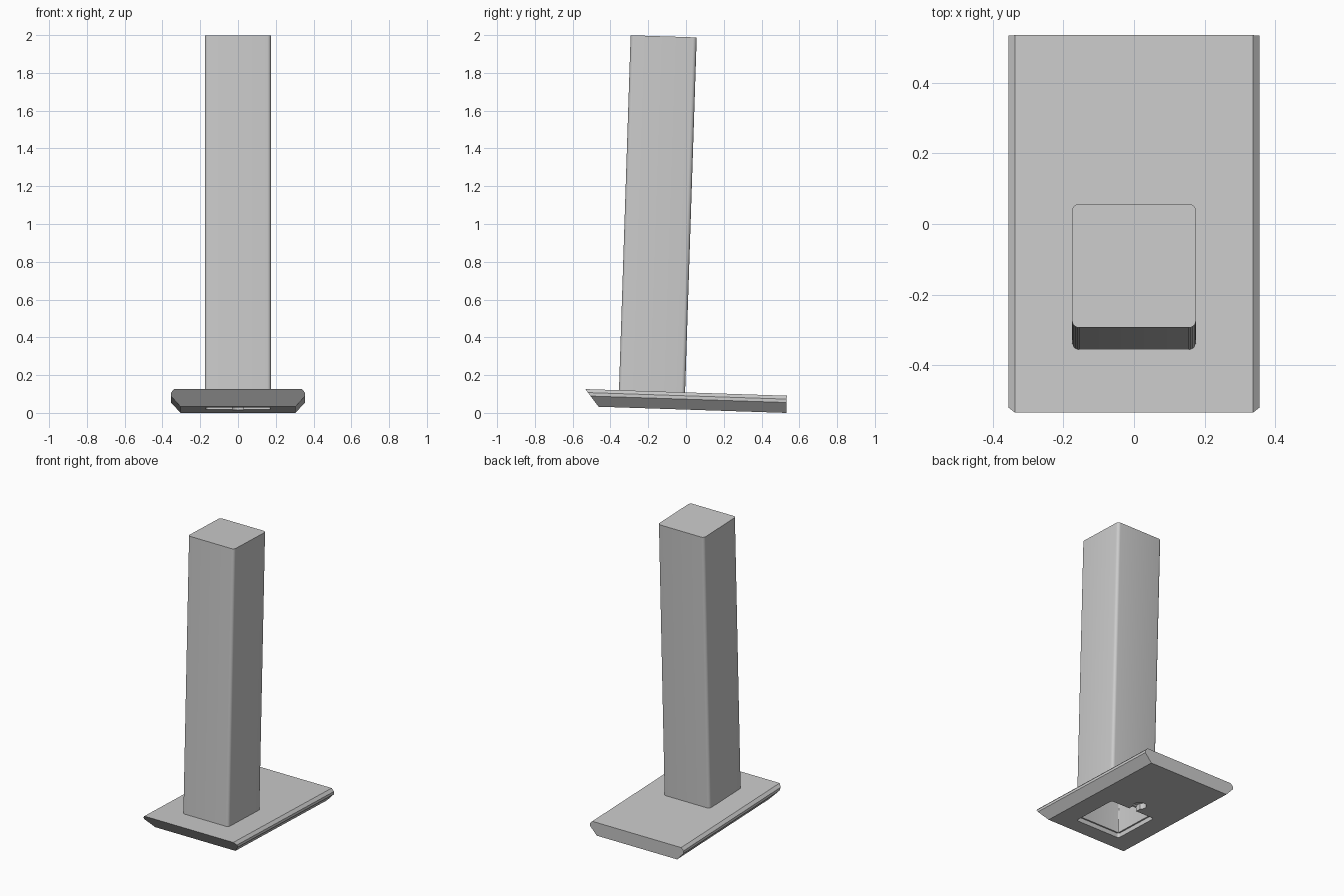
import bpy, bmesh, math
from mathutils import Matrix

cube = bpy.data.objects.get("Cube")
if cube:
    bpy.data.objects.remove(cube, do_unlink=True)

grey = bpy.data.materials.new("plain grey")
grey.use_nodes = True
COLOUR = (0.6, 0.6, 0.6, 1)
grey.diffuse_color = COLOUR
grey.node_tree.nodes["Principled BSDF"].inputs["Base Color"].default_value = COLOUR

# The whole stand leans back slightly about the x axis
LEAN = Matrix.Translation((0, 0, 0.0174)) @ Matrix.Rotation(math.radians(-1.88), 4, "X")


def make_object(name, bm):
    bmesh.ops.recalc_face_normals(bm, faces=bm.faces)
    mesh = bpy.data.meshes.new(name)
    bm.to_mesh(mesh)
    bm.free()
    mesh.materials.append(grey)
    obj = bpy.data.objects.new(name, mesh)
    bpy.context.collection.objects.link(obj)
    return obj


def activate(obj):
    bpy.ops.object.select_all(action="DESELECT")
    obj.select_set(True)
    bpy.context.view_layer.objects.active = obj


def rounded_outline(half_x, y0, y1, radius, steps=5):
    points = []
    for i, (sx, at_back) in enumerate([(1, True), (-1, True), (-1, False), (1, False)]):
        cx = sx * (half_x - radius)
        cy = y1 - radius if at_back else y0 + radius
        for k in range(steps + 1):
            a = math.pi / 2 * (i + k / steps)
            points.append((cx + radius * math.cos(a), cy + radius * math.sin(a)))
    return points


def prism(name, outline, z0, z1, open_bottom=False):
    bm = bmesh.new()
    low = [bm.verts.new((x, y, z0)) for x, y in outline]
    high = [bm.verts.new((x, y, z1)) for x, y in outline]
    n = len(outline)
    for i in range(n):
        j = (i + 1) % n
        bm.faces.new((low[i], low[j], high[j], high[i]))
    bm.faces.new(high)
    if not open_bottom:
        bm.faces.new(low[::-1])
    return make_object(name, bm)


def cut(target, cutter):
    mod = target.modifiers.new("cut", "BOOLEAN")
    mod.operation = "DIFFERENCE"
    mod.solver = "EXACT"
    mod.object = cutter
    activate(target)
    bpy.ops.object.modifier_apply(modifier=mod.name)
    bpy.data.objects.remove(cutter, do_unlink=True)


# Base plate: chamfered section run from a raked front to a square back
THICK = 0.091
half = [(0.304, 0), (0.355, 0.055), (0.355, 0.073), (0.337, THICK)]
section = half + [(-x, z) for x, z in reversed(half)]
bm = bmesh.new()
front = [bm.verts.new((x, -0.463 - 0.073 * z / THICK, z)) for x, z in section]
back = [bm.verts.new((x, 0.531, z)) for x, z in section]
for i in range(len(section)):
    j = (i + 1) % len(section)
    bm.faces.new((front[i], front[j], back[j], back[i]))
bm.faces.new(front)
bm.faces.new(back)
base = make_object("base_plate", bm)

# Underside: column opening, cable slot and round cable pocket
cut(base, prism("opening_cutter", rounded_outline(0.17, -0.353, -0.013, 0.015), -0.1, 0.2))
cut(base, prism("slot_cutter", rounded_outline(0.028, -0.1, 0.06, 0.005), -0.1, 0.04))
cut(base, prism("pocket_cutter", rounded_outline(0.042, 0.013, 0.097, 0.042, 8), -0.1, 0.04))

# Hollow square column with rounded upright edges and a closed top
column = prism("column", rounded_outline(0.175, -0.358, -0.008, 0.02), 0.03, 1.971, True)
wall = column.modifiers.new("wall", "SOLIDIFY")
wall.thickness = 0.015
wall.offset = -1
activate(column)
bpy.ops.object.modifier_apply(modifier=wall.name)
bpy.ops.object.shade_smooth_by_angle(angle=math.radians(30))

for part in (base, column):
    part.data.transform(LEAN)
